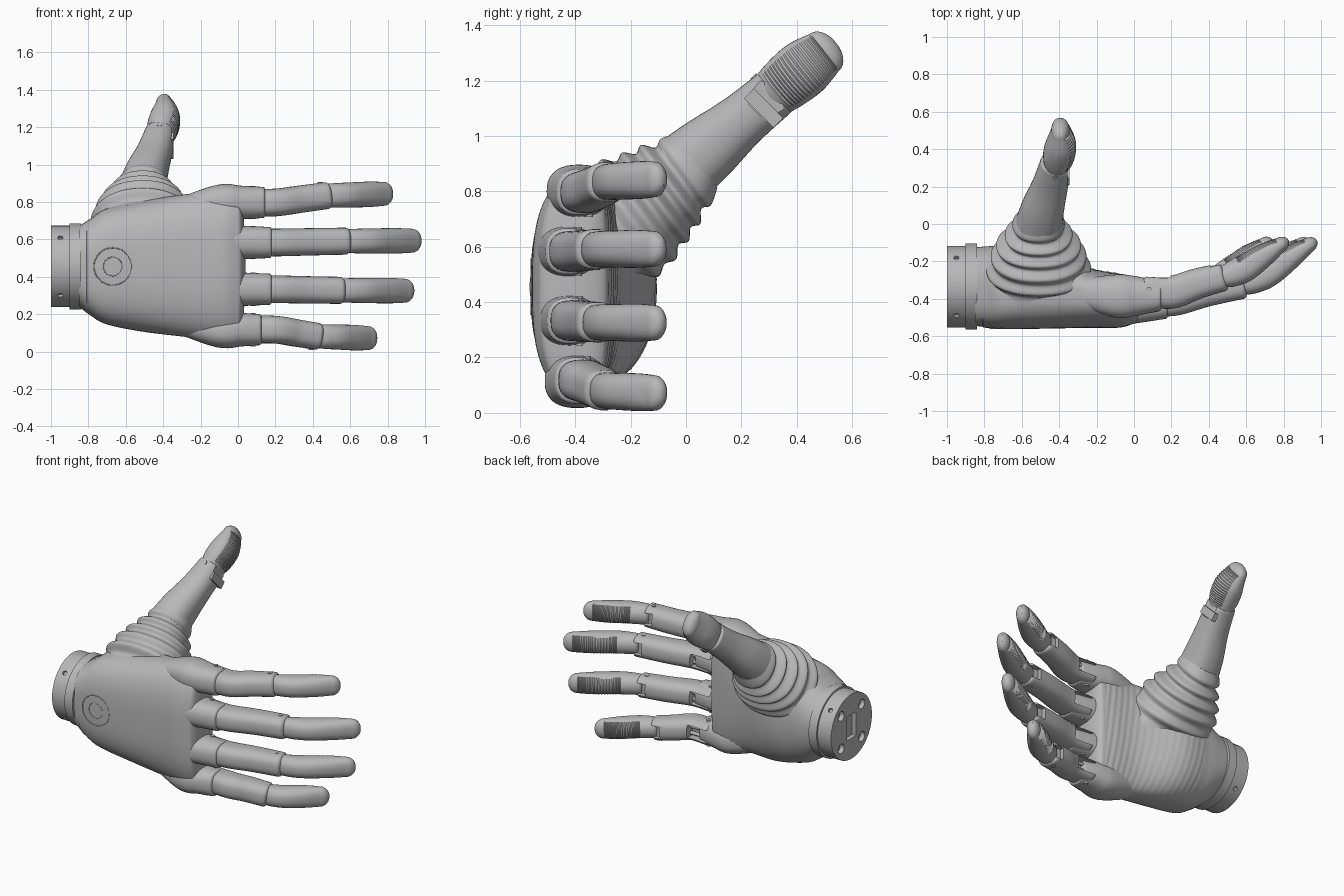
import bpy, bmesh, math
from mathutils import Vector, Matrix

cube = bpy.data.objects.get("Cube")
if cube:
    bpy.data.objects.remove(cube, do_unlink=True)

grey = bpy.data.materials.new("mid grey")
grey.use_nodes = True
grey.diffuse_color = (0.48, 0.48, 0.48, 1)
grey.node_tree.nodes["Principled BSDF"].inputs["Base Color"].default_value = grey.diffuse_color
X, Y, Z = Vector((1, 0, 0)), Vector((0, 1, 0)), Vector((0, 0, 1))


def finish(name, bm):
    bmesh.ops.recalc_face_normals(bm, faces=bm.faces)
    mesh = bpy.data.meshes.new(name)
    bm.to_mesh(mesh)
    bm.free()
    mesh.materials.append(grey)
    obj = bpy.data.objects.new(name, mesh)
    bpy.context.collection.objects.link(obj)
    return obj


def spline(keys, steps):
    """Smooth interpolation through rows of numbers."""
    rows = []
    last = len(keys) - 1
    for i in range(last):
        a, b, c, d = keys[max(i - 1, 0)], keys[i], keys[i + 1], keys[min(i + 2, last)]
        for k in range(steps):
            t = k / steps
            rows.append([q + t / 2 * (r - p + t * (2 * p - 5 * q + 4 * r - s + t * (3 * (q - r) + s - p)))
                         for p, q, r, s in zip(a, b, c, d)])
    return rows + [list(keys[-1])]


def loft(name, keys, width, steps=6, power=(2.4, 2.4), start=0, end=0, sides=40, axis=None, warp=None):
    """Skin of rounded sections; each key is a centre, half width, half depth and extras."""
    rows = spline(keys, steps)
    mids = [Vector(r[:3]) for r in rows]
    rings = []
    for i, r in enumerate(rows):
        t = axis or (mids[min(i + 1, len(rows) - 1)] - mids[max(i - 1, 0)]).normalized()
        u = (width - t * width.dot(t)).normalized()
        rings.append((mids[i], t, u, t.cross(u), r[3], r[4], r, i))

    def dome(ring, length):
        c, t, u, v, a, b, r, i = ring
        angles = [k * math.pi / 14 for k in range(1, 7)]
        return [(c + t * length * math.sin(g), t, u, v, a * math.cos(g), b * math.cos(g), r, i) for g in angles]

    if start:
        rings = dome(rings[0], -start)[::-1] + rings
    if end:
        rings += dome(rings[-1], end)
    bm = bmesh.new()
    loops = []
    for c, t, u, v, a, b, r, i in rings:
        loop = []
        for k in range(sides):
            g = 2 * math.pi * k / sides
            co, si = math.cos(g), math.sin(g)
            e = 2 / power[0 if si > 0 else 1]
            p = c + u * a * math.copysign(abs(co) ** e, co) + v * b * math.copysign(abs(si) ** e, si)
            loop.append(bm.verts.new(p + v * warp(co, si, r, i) if warp else p))
        loops.append(loop)
    for p, q in zip(loops, loops[1:]):
        for k in range(sides):
            n = (k + 1) % sides
            bm.faces.new((p[k], p[n], q[n], q[k]))
    bm.faces.new(loops[0])
    bm.faces.new(loops[-1])
    return finish(name, bm)


def box(name, centre, size, turn=0):
    bm = bmesh.new()
    matrix = Matrix.Translation(centre) @ Matrix.Rotation(turn, 4, "X") @ Matrix.Diagonal((*size, 1))
    bmesh.ops.create_cube(bm, size=1, matrix=matrix)
    return finish(name, bm)


def rod(name, a, b, radius, sides=20):
    a, b = Vector(a), Vector(b)
    bm = bmesh.new()
    matrix = Matrix.Translation((a + b) / 2) @ Z.rotation_difference(b - a).to_matrix().to_4x4()
    bmesh.ops.create_cone(bm, cap_ends=True, segments=sides, radius1=radius, radius2=radius,
                          depth=(b - a).length, matrix=matrix)
    return finish(name, bm)


def cut(obj, cutter):
    mod = obj.modifiers.new("cut", "BOOLEAN")
    mod.operation, mod.object, mod.solver = "DIFFERENCE", cutter, "EXACT"
    bpy.context.view_layer.objects.active = obj
    bpy.ops.object.modifier_apply(modifier=mod.name)
    bpy.data.objects.remove(cutter, do_unlink=True)


# Wrist coupling with sockets and radial pin holes
hub = Vector((-0.95, -0.335, 0.455))
wrist = rod("wrist_coupling", hub - X * 0.05, hub + X * 0.06, 0.218, 64)
rod("wrist_flange", hub + X * 0.05, hub + X * 0.11, 0.23, 64)
cut(wrist, box("socket_cutter", hub - X * 0.05, (0.06, 0.1, 0.16)))
for sy in (-1, 1):
    for sz in (-1, 1):
        out = (Y * sy + Z * sz).normalized()
        cut(wrist, rod("screw_cutter", hub - X * 0.08 + out * 0.155, hub - X * 0.02 + out * 0.155, 0.032))
        cut(wrist, rod("pin_cutter", hub + out * 0.2, hub + out * 0.25, 0.014))


# Palm with a raised cover on the back and faint ripples inside
def palm_warp(co, si, row, i):
    shift = -row[5] * co * co
    if si > 0.2 and row[0] > -0.81:
        shift += 0.005
    if si < -0.3 and -0.65 < row[0] < -0.02:
        shift += 0.0015 * math.sin(row[0] * 150 + 8 * co)
    return shift


loft("palm", [(-0.85, -0.335, 0.455, 0.215, 0.21, 0), (-0.79, -0.335, 0.452, 0.258, 0.215, 0),
              (-0.7, -0.335, 0.455, 0.31, 0.22, 0), (-0.5, -0.335, 0.457, 0.352, 0.22, 0.01),
              (-0.25, -0.39, 0.46, 0.385, 0.16, 0.03), (-0.08, -0.407, 0.457, 0.405, 0.142, 0.04),
              (0, -0.405, 0.457, 0.405, 0.122, 0.04)],
     Z, steps=22, power=(3, 2.2), end=0.04, sides=96, axis=X, warp=palm_warp)

# Round button on the back of the hand
for radius in (0.1, 0.05):
    ring = [(-0.67 + radius * math.cos(k * math.pi / 24), -0.559, 0.455 + radius * math.sin(k * math.pi / 24),
             0.003, 0.003) for k in range(49)]
    loft("button_ring", ring, Y, steps=1, power=(2, 2), sides=8)


# Ridges on the gripping side of each tip
def pad_warp(co, si, row, i):
    return 0.0025 * (-1) ** i * min(1, row[4] / 0.05) if si < -0.35 and row[5] > 0.3 else 0


# Fingers: knuckle, lower part, tip, hinge pins and links
fingers = {"index": (0.797, 0.845, 0.47, 0.83, -0.365, -0.285, 0.135),
           "middle": (0.583, 0.593, 0.575, 0.99, -0.405, -0.325, 0.17),
           "ring": (0.333, 0.325, 0.545, 0.95, -0.4, -0.32, 0.17),
           "little": (0.117, 0.07, 0.42, 0.74, -0.372, -0.295, 0.115)}
for name, (z, zt, xj, xt, y, yj, xk) in fingers.items():
    zj = z + (zt - z) * 0.75
    loft(name + "_knuckle", [(-0.32, y, z + (0.457 - z) * 0.15, 0.07, 0.07), (-0.1, y - 0.02, z, 0.095, 0.115),
                             (0.01, y - 0.02, z, 0.09, 0.106), (xk, y - 0.022, z, 0.083, 0.08)], Z, end=0.02)
    lower = loft(name + "_lower", [(0.06, y + 0.01, z, 0.074, 0.082), (0.2, y, z, 0.074, 0.088),
                                   ((xj + 0.2) / 2, (y + yj) / 2 + 0.005, (z + zj) / 2, 0.073, 0.082),
                                   (xj, yj, zj, 0.072, 0.076)], Z, start=0.03, end=0.03, power=(2.6, 2.6))
    cut(lower, box("slot_cutter", (0.12, y + 0.075, z), (0.15, 0.1, 0.085)))
    cut(lower, box("slot_cutter", (xj, yj + 0.075, zj), (0.12, 0.08, 0.08)))
    keys = []
    for s, rise, wide, deep in ((0.04, 0.02, 0.064, 0.06), (0.18, 0.12, 0.066, 0.07), (0.36, 0.3, 0.067, 0.074),
                                (0.64, 0.68, 0.068, 0.062), (0.85, 0.95, 0.064, 0.042)):
        keys.append((xj + (xt - xj) * s, yj + (-0.105 - yj) * rise, zj + (zt - zj) * s, wide, deep, s))
    loft(name + "_tip", keys, Z, steps=16, start=0.03, end=0.058, power=(2.4, 2.1), warp=pad_warp)
    for side in (-1, 1):
        rod(name + "_link", (0.04, y + 0.035, z + side * 0.022), (0.22, y + 0.04, z + side * 0.022), 0.012)
        rod(name + "_pin", (0.08, y + 0.015, z), (0.08, y + 0.015, z + side * 0.089), 0.014)
        rod(name + "_pin", (xj - 0.03, yj, zj), (xj - 0.03, yj, zj + side * 0.074), 0.014)

# Thumb bellows: alternating ridges and valleys
ridges = [(-0.5, -0.31, 0.62, 0.3, 0.21), (-0.51, -0.24, 0.68, 0.28, 0.235), (-0.51, -0.17, 0.735, 0.255, 0.225),
          (-0.51, -0.11, 0.78, 0.225, 0.2), (-0.51, -0.055, 0.825, 0.18, 0.178), (-0.51, 0, 0.87, 0.14, 0.15)]
folds = []
for a, b in zip(ridges, ridges[1:]):
    valley = [(p + q) / 2 for p, q in zip(a, b)]
    folds += [a, valley[:3] + [min(a[3], b[3]) - 0.01, min(a[4], b[4]) - 0.012]]
loft("thumb_bellows", folds + [ridges[-1], (-0.5, 0.04, 0.91, 0.115, 0.122)], X, steps=7, power=(2.2, 2.2),
     sides=64, axis=Vector((0, 0.8, 0.6)))

# Thumb: lower part with a flat hinge recess, and ridged tip
across = Y - Z
thumb = loft("thumb_lower", [(-0.51, -0.01, 0.88, 0.13, 0.125), (-0.488, 0.08, 0.955, 0.12, 0.114),
                             (-0.45, 0.2, 1.055, 0.099, 0.096), (-0.417, 0.32, 1.155, 0.092, 0.084)],
             across, steps=10, end=0.02, power=(2.3, 2.3))
cut(thumb, box("recess_cutter", (-0.32, 0.295, 1.115), (0.07, 0.1, 0.24), math.pi / 4))
loft("thumb_tip", [(-0.42, 0.3, 1.14, 0.086, 0.058, 0), (-0.405, 0.36, 1.19, 0.1, 0.082, 0.5),
                   (-0.39, 0.43, 1.247, 0.104, 0.078, 0.7), (-0.392, 0.5, 1.302, 0.085, 0.05, 1)],
     across, steps=14, end=0.055, power=(2.4, 2.1), warp=pad_warp)
box("thumb_hinge_plate", (-0.36, 0.28, 1.1), (0.03, 0.05, 0.15), math.pi / 4)
for side in (-1, 1):
    hinge = Vector((-0.42, 0.31, 1.15))
    rod("thumb_pin", hinge, hinge + across.normalized() * side * 0.094, 0.014)

# Smooth shading with crisp edges
bpy.ops.object.select_all(action="DESELECT")
for obj in bpy.context.scene.objects:
    if obj.type == "MESH":
        obj.select_set(True)
        bpy.context.view_layer.objects.active = obj
bpy.ops.object.shade_smooth_by_angle(angle=math.radians(32))
